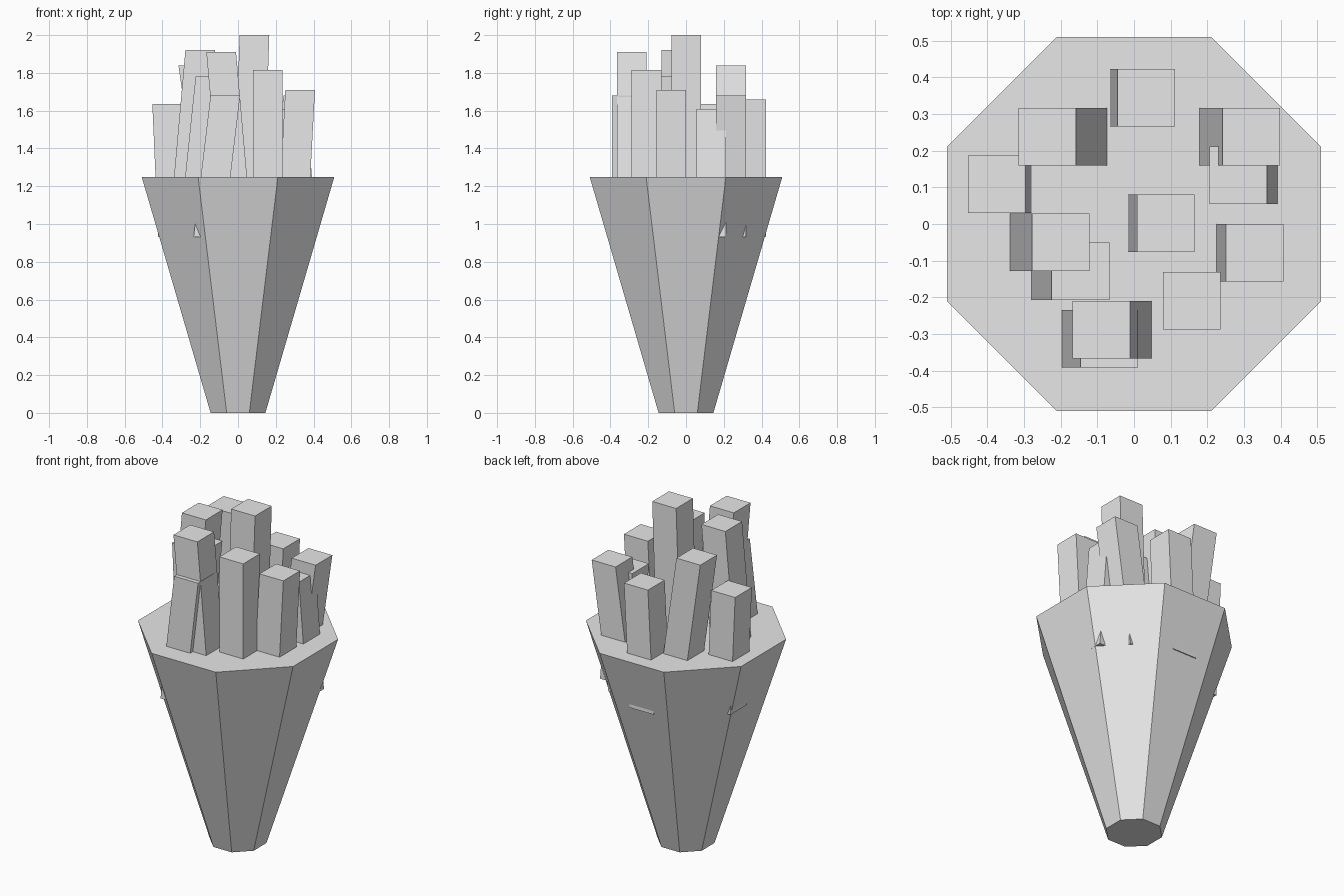
import bpy
import bmesh
import math
from mathutils import Matrix

cube = bpy.data.objects.get("Cube")
if cube:
    bpy.data.objects.remove(cube, do_unlink=True)

grey = bpy.data.materials.new("plain grey")
grey.use_nodes = True
grey.diffuse_color = (0.8, 0.8, 0.8, 1)
grey.node_tree.nodes["Principled BSDF"].inputs["Base Color"].default_value = (0.8, 0.8, 0.8, 1)


def add_object(name, bm):
    mesh = bpy.data.meshes.new(name)
    bm.to_mesh(mesh)
    bm.free()
    mesh.materials.append(grey)
    obj = bpy.data.objects.new(name, mesh)
    bpy.context.collection.objects.link(obj)
    return obj


# Octagonal cone holder, flat sides facing the axes
RIM = 1.25
bm = bmesh.new()
corner = 1 / math.cos(math.pi / 8)
bmesh.ops.create_cone(
    bm, cap_ends=True, segments=8, radius1=0.145 * corner, radius2=0.51 * corner, depth=RIM,
    matrix=Matrix.Translation((0, 0, RIM / 2)) @ Matrix.Rotation(math.pi / 8, 4, "Z"))
add_object("cone_holder", bm)

# Square sticks with level ends, leaning sideways
WIDTH = 0.157
FOOT = 0.93


def add_stick(index, x, y, top, lean):
    """x, y: centre of the top face; lean: sideways shift per unit height."""
    bm = bmesh.new()
    bmesh.ops.create_cube(bm, size=1)
    for v in bm.verts:
        z = top if v.co.z > 0 else FOOT
        v.co = (x + v.co.x * WIDTH + lean * (z - top), y + v.co.y * WIDTH, z)
    add_object(f"stick_{index}", bm)


sticks = [
    (0.033, 0.344, 1.66, 0.05),
    (-0.237, 0.238, 1.84, -0.144),
    (0.32, 0.238, 1.68, 0.146),
    (-0.375, 0.108, 1.635, -0.044),
    (0.284, 0.133, 1.61, -0.08),
    (0.087, 0.002, 2.0, 0.033),
    (-0.2, -0.05, 1.92, 0.09),
    (0.329, -0.078, 1.71, 0.054),
    (0.157, -0.209, 1.815, 0.0),
    (-0.089, -0.288, 1.91, -0.088),
    (-0.067, -0.313, 1.68, 0.12),
    (-0.146, -0.129, 1.78, 0.104),
]
for i, stick in enumerate(sticks, 1):
    add_stick(i, *stick)
